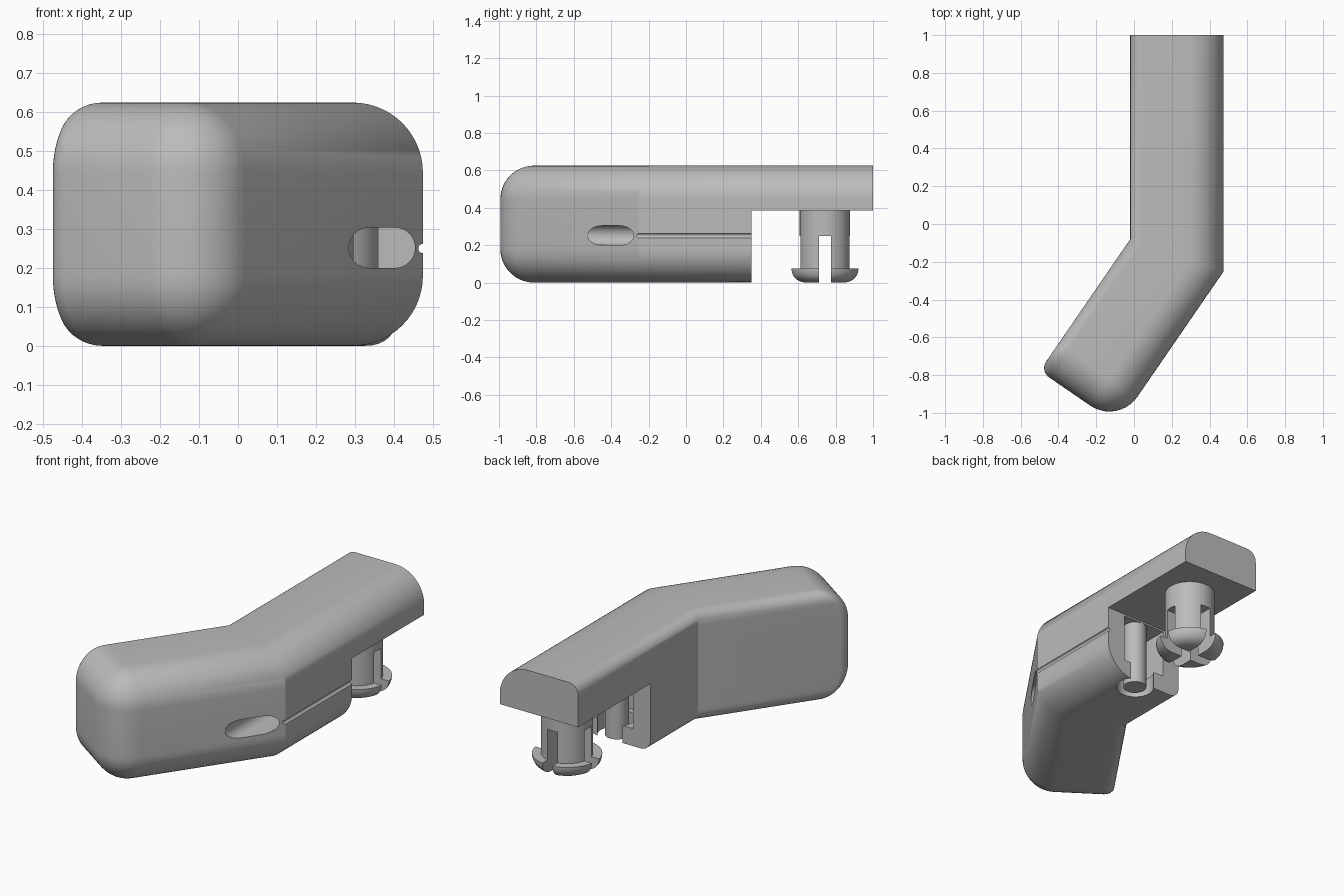
import bpy, bmesh, math
from mathutils import Vector

cube = bpy.data.objects.get("Cube")
if cube:
    bpy.data.objects.remove(cube, do_unlink=True)

grey = bpy.data.materials.new("plain_grey")
grey.use_nodes = True
COLOR = (0.5, 0.5, 0.5, 1)
grey.diffuse_color = COLOR
grey.node_tree.nodes["Principled BSDF"].inputs["Base Color"].default_value = COLOR


def finish(name, bm):
    bmesh.ops.remove_doubles(bm, verts=bm.verts, dist=0.0002)
    bmesh.ops.recalc_face_normals(bm, faces=bm.faces)
    mesh = bpy.data.meshes.new(name)
    bm.to_mesh(mesh)
    bm.free()
    mesh.materials.append(grey)
    ob = bpy.data.objects.new(name, mesh)
    bpy.context.collection.objects.link(ob)
    return ob


def loft(name, rings):
    """Skin equal-length closed rings and cap both ends."""
    bm = bmesh.new()
    rows = [[bm.verts.new(p) for p in ring] for ring in rings]
    n = len(rows[0])
    for a, b in zip(rows, rows[1:]):
        for i in range(n):
            j = (i + 1) % n
            bm.faces.new((a[i], a[j], b[j], b[i]))
    bm.faces.new(rows[0])
    bm.faces.new(rows[-1])
    return finish(name, bm)


def box(name, lo, hi):
    return loft(name, [[(lo[0], lo[1], z), (hi[0], lo[1], z), (hi[0], hi[1], z), (lo[0], hi[1], z)]
                       for z in (lo[2], hi[2])])


def circle(cx, cy, r, n=40):
    return [(cx + r * math.cos(2 * math.pi * i / n), cy + r * math.sin(2 * math.pi * i / n))
            for i in range(n)]


def cylinder(name, cx, cy, r, z0, z1):
    return loft(name, [[(x, y, z) for x, y in circle(cx, cy, r)] for z in (z0, z1)])


def cut(ob, *cutters):
    for c in cutters:
        m = ob.modifiers.new(c.name, 'BOOLEAN')
        m.operation, m.solver, m.object = 'DIFFERENCE', 'EXACT', c
    bpy.context.view_layer.update()
    result = bpy.data.meshes.new_from_object(ob.evaluated_get(bpy.context.evaluated_depsgraph_get()))
    ob.modifiers.clear()
    ob.data = result
    for c in cutters:
        bpy.data.objects.remove(c, do_unlink=True)


def smooth(ob):
    bpy.ops.object.select_all(action='DESELECT')
    ob.select_set(True)
    bpy.context.view_layer.objects.active = ob
    bpy.ops.object.shade_smooth_by_angle(angle=math.radians(32))


# Bent body: outline at each height, with large outer and small inner edge rounding
TOP, R_OUT, R_IN = 0.625, 0.18, 0.06
LEFT, RIGHT = -0.02, 0.475
d = Vector((-0.566, -0.824))      # direction of the bent half
n = Vector((0.824, -0.566))       # outward normal of its outer side
D_END, N_OUT, N_IN = 0.924, 0.533, 0.029
STEPS = 10


def inset(r, depth):
    """Rounding inset for a point this far below the top face."""
    h = max(0.0, r - depth)
    return r - math.sqrt(max(0.0, r * r - h * h))


def outline(depth, z):
    e, i = inset(R_OUT, depth), inset(R_IN, depth)
    xo, xi = RIGHT - e, LEFT + i
    no, ni, end = N_OUT - e, N_IN + i, D_END - e
    pts = [Vector((xi, 1)), Vector((xo, 1)), Vector((xo, (no - n.x * xo) / n.y))]
    ro, ri = R_OUT - e, R_IN - i
    for k in range(STEPS + 1):
        a = math.pi / 2 * k / STEPS
        pts.append((end - ro + ro * math.sin(a)) * d + (no - ro + ro * math.cos(a)) * n)
    for k in range(STEPS + 1):
        a = math.pi / 2 * k / STEPS
        pts.append((end - ri + ri * math.cos(a)) * d + (ni + ri - ri * math.sin(a)) * n)
    pts.append(Vector((xi, (ni - n.x * xi) / n.y)))
    return [(p.x, p.y, z) for p in pts]


depths = [R_OUT * (1 - math.sin(math.pi / 2 * k / 14)) for k in range(15)]
rings = [outline(t, t) for t in reversed(depths)] + [outline(t, TOP - t) for t in depths]
body = loft("bent_body", rings)

# Underside step, slot tunnel, side groove and rear pocket
STEP_Y, STEP_Z = 0.35, 0.385
PX = 0.235
step = box("step_cutter", (-0.5, STEP_Y, -0.5), (1, 1.5, STEP_Z))
pocket = box("pocket_cutter", (0.09, 0.16, 0.1), (0.36, 0.4, STEP_Z - 0.01))
well = cylinder("well_cutter", PX, 0.29, 0.1, -0.1, STEP_Z - 0.01)

slot_r = 0.052
stadium = []
for k in range(24):
    a = -math.pi / 2 + math.pi * (k % 12) / 11 + (math.pi if k >= 12 else 0)
    cx = 0.403 if k < 12 else 0.337
    stadium.append((cx + slot_r * math.cos(a), 0.252 + slot_r * math.sin(a)))
tunnel = loft("tunnel_cutter", [[(x, y, z) for x, z in stadium] for y in (-0.8, 0.28)])
groove = loft("groove_cutter", [[(x, y, z) for x, z in circle(RIGHT, 0.25, 0.012, 16)]
                                for y in (-0.275, 0.5)])
cut(body, step, pocket, well, tunnel, groove)
smooth(body)

# Upright post inside the rear pocket
post = cylinder("pocket_post", PX, 0.287, 0.062, 0.004, STEP_Z + 0.02)
smooth(post)

# Snap pin with a domed head, split by crossed slits
PY, SHAFT, HEAD = 0.743, 0.135, 0.182
dome = [(HEAD * (1 - 0.45 * k / 8 * k / 8), 0.075 * (1 - math.sin(math.pi / 2 * k / 8)))
        for k in range(8, -1, -1)]
profile = dome + [(SHAFT, 0.075), (SHAFT, STEP_Z + 0.02)]
pin = loft("snap_pin", [[(x, y, z) for x, y in circle(PX - 0.005, PY, r, 48)] for r, z in profile])
W = 0.032
slit_a = box("slit_x", (-0.2, PY - W, -0.1), (0.8, PY + W, 0.25))
slit_b = box("slit_y", (PX - 0.005 - W, 0.4, -0.1), (PX - 0.005 + W, 1.1, 0.25))
cut(pin, slit_a, slit_b)
smooth(pin)
